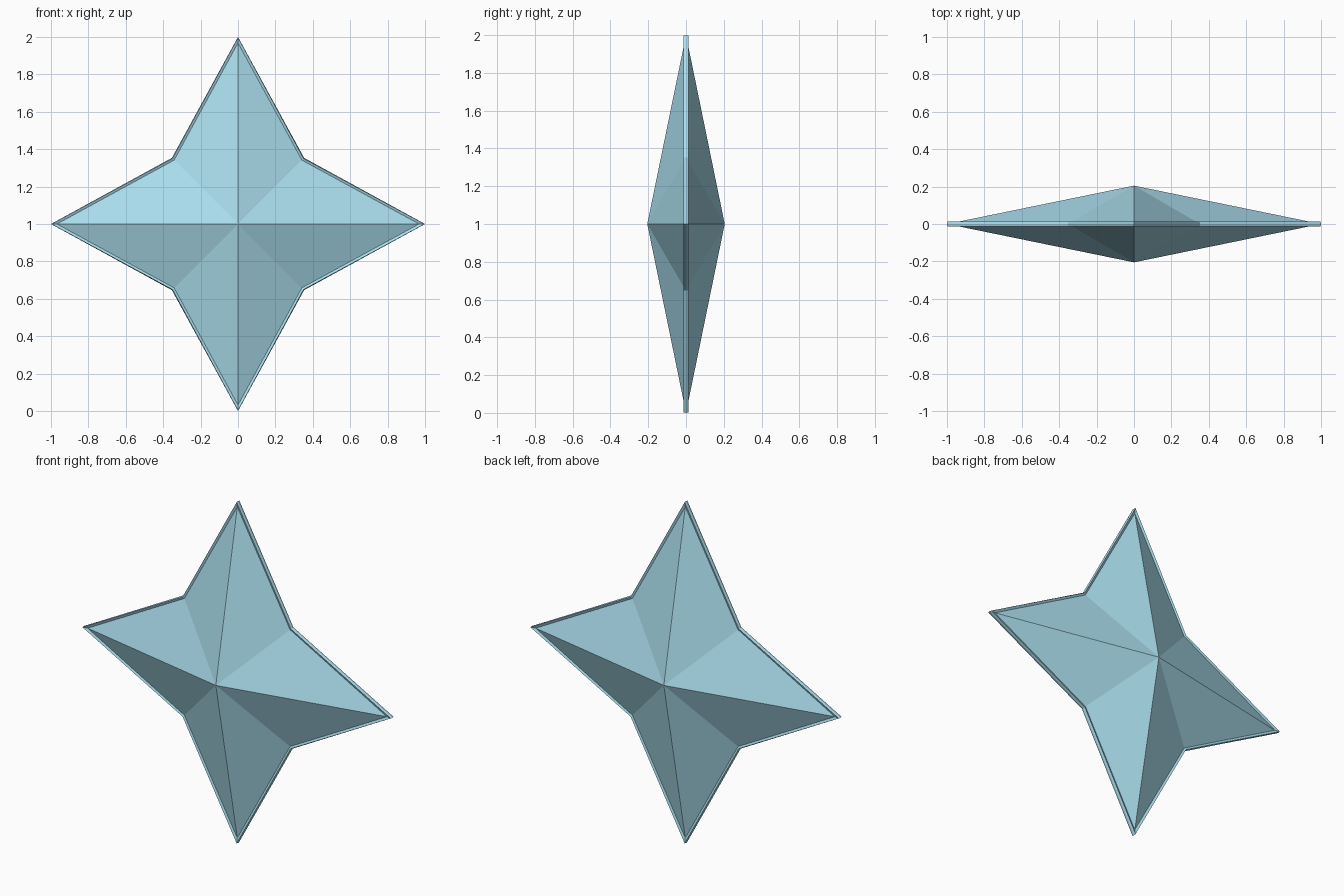
import bpy, bmesh
from math import sin, cos, pi

if "Cube" in bpy.data.objects:
    bpy.data.objects.remove(bpy.data.objects["Cube"])

POINTS, TIP_R, NOTCH_R, APEX, WALL = 4, 1.0, 0.5, 0.205, 0.013

mat = bpy.data.materials.new("ice_blue")
mat.diffuse_color = (0.40, 0.72, 0.84, 1)
mat.use_nodes = True
mat.node_tree.nodes["Principled BSDF"].inputs["Base Color"].default_value = mat.diffuse_color


def star_shell(name, side):
    """Faceted star-shaped pyramid shell; side -1 is the front, +1 the back."""
    bm = bmesh.new()
    apex = bm.verts.new((0, side * APEX, 1))
    ring = []
    for i in range(POINTS * 2):
        r = NOTCH_R if i % 2 else TIP_R
        a = i * pi / POINTS
        ring.append(bm.verts.new((r * sin(a), 0, 1 + r * cos(a))))
    for i, v in enumerate(ring):
        n = ring[(i + 1) % len(ring)]
        # Winding keeps the normals pointing away from the centre plane
        bm.faces.new((apex, n, v) if side > 0 else (apex, v, n))
    for f in bm.faces:
        if f.normal.length == 0:
            f.normal_update()
        if f.normal.y * side < 0:
            f.normal_flip()
    me = bpy.data.meshes.new(name)
    bm.to_mesh(me)
    bm.free()
    me.materials.append(mat)
    ob = bpy.data.objects.new(name, me)
    bpy.context.collection.objects.link(ob)
    # Inward wall: its edge pokes past the other half and forms the thin rim lip
    wall = ob.modifiers.new("wall", 'SOLIDIFY')
    wall.thickness = WALL
    wall.offset = -1
    return ob


# Two halves back to back
star_shell("front_star_half", -1)
star_shell("back_star_half", 1)
